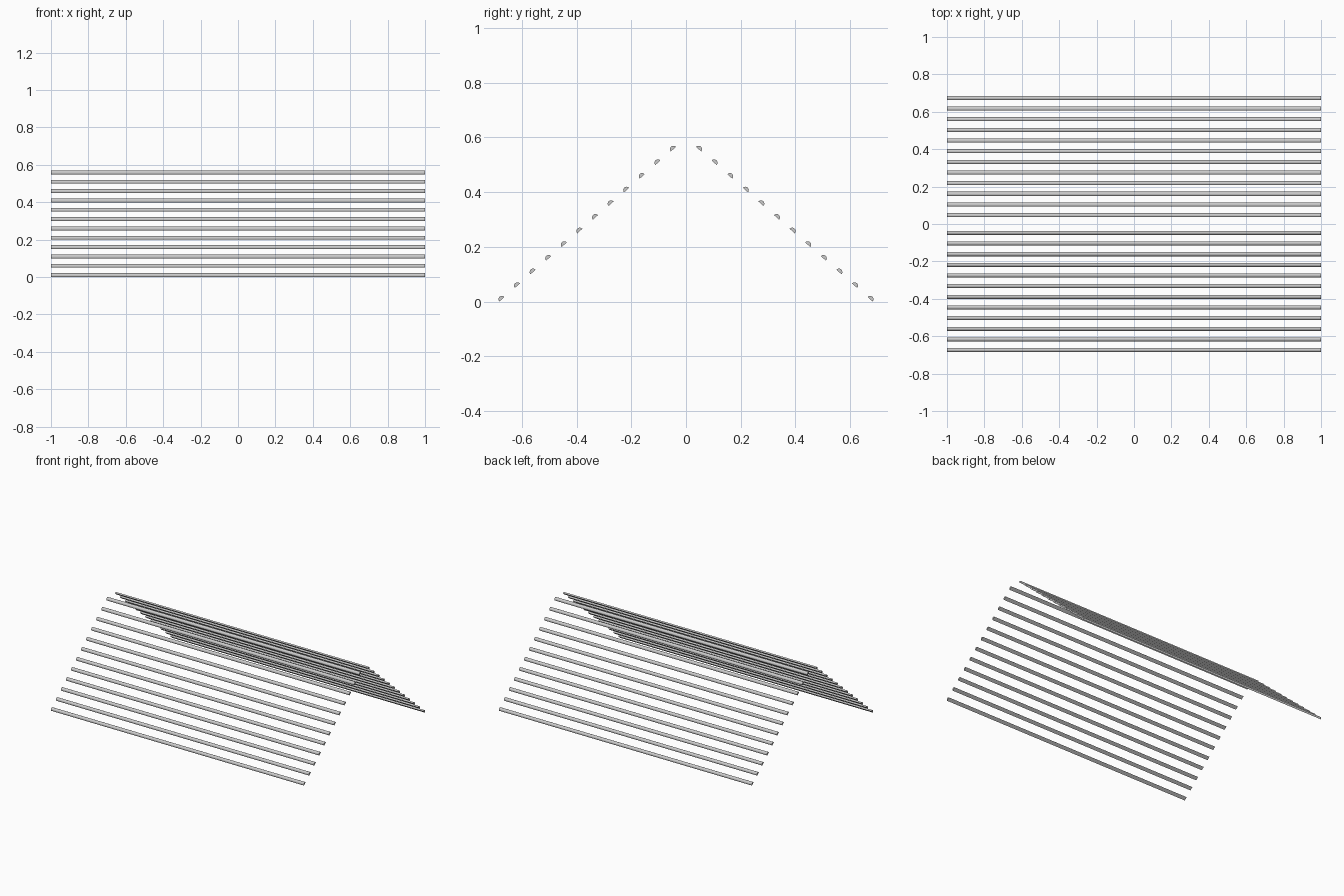
import bpy, bmesh, math

if "Cube" in bpy.data.objects:
    bpy.data.objects.remove(bpy.data.objects["Cube"])

COUNT = 12                      # battens on each slope
LOW = (0.673, 0.0083)           # (y, z) of lowest batten
HIGH = (0.046, 0.557)           # (y, z) of batten beside the ridge
RADIUS = 0.0125
SEGS = 8
slope = math.atan2(HIGH[1] - LOW[1], LOW[0] - HIGH[0])


def make_batten(name, y, z, side):
    # half-round bar along x, flat face against the roof slope
    bm = bmesh.new()
    ends = []
    for x in (-1, 1):
        ring = []
        for i in range(SEGS + 1):
            a = math.pi * i / SEGS - slope
            ring.append(bm.verts.new((x, side * (y + RADIUS * math.cos(a)),
                                      z + RADIUS * math.sin(a))))
        ends.append(ring)
        bm.faces.new(ring)
    n = SEGS + 1
    for i in range(n):
        j = (i + 1) % n
        bm.faces.new((ends[0][i], ends[0][j], ends[1][j], ends[1][i]))
    bmesh.ops.recalc_face_normals(bm, faces=bm.faces)
    mesh = bpy.data.meshes.new(name)
    bm.to_mesh(mesh)
    bm.free()
    ob = bpy.data.objects.new(name, mesh)
    bpy.context.collection.objects.link(ob)
    return ob


# two mirrored slopes of evenly spaced battens
battens = []
for side, label in ((-1, "front"), (1, "back")):
    for k in range(COUNT):
        t = k / (COUNT - 1)
        y = LOW[0] + t * (HIGH[0] - LOW[0])
        z = LOW[1] + t * (HIGH[1] - LOW[1])
        battens.append(make_batten(f"{label}_roof_batten_{k + 1}", y, z, side))

# smooth round tops, crisp flat edges
for ob in battens:
    ob.select_set(True)
bpy.context.view_layer.objects.active = battens[0]
bpy.ops.object.shade_smooth_by_angle(angle=math.radians(35))
